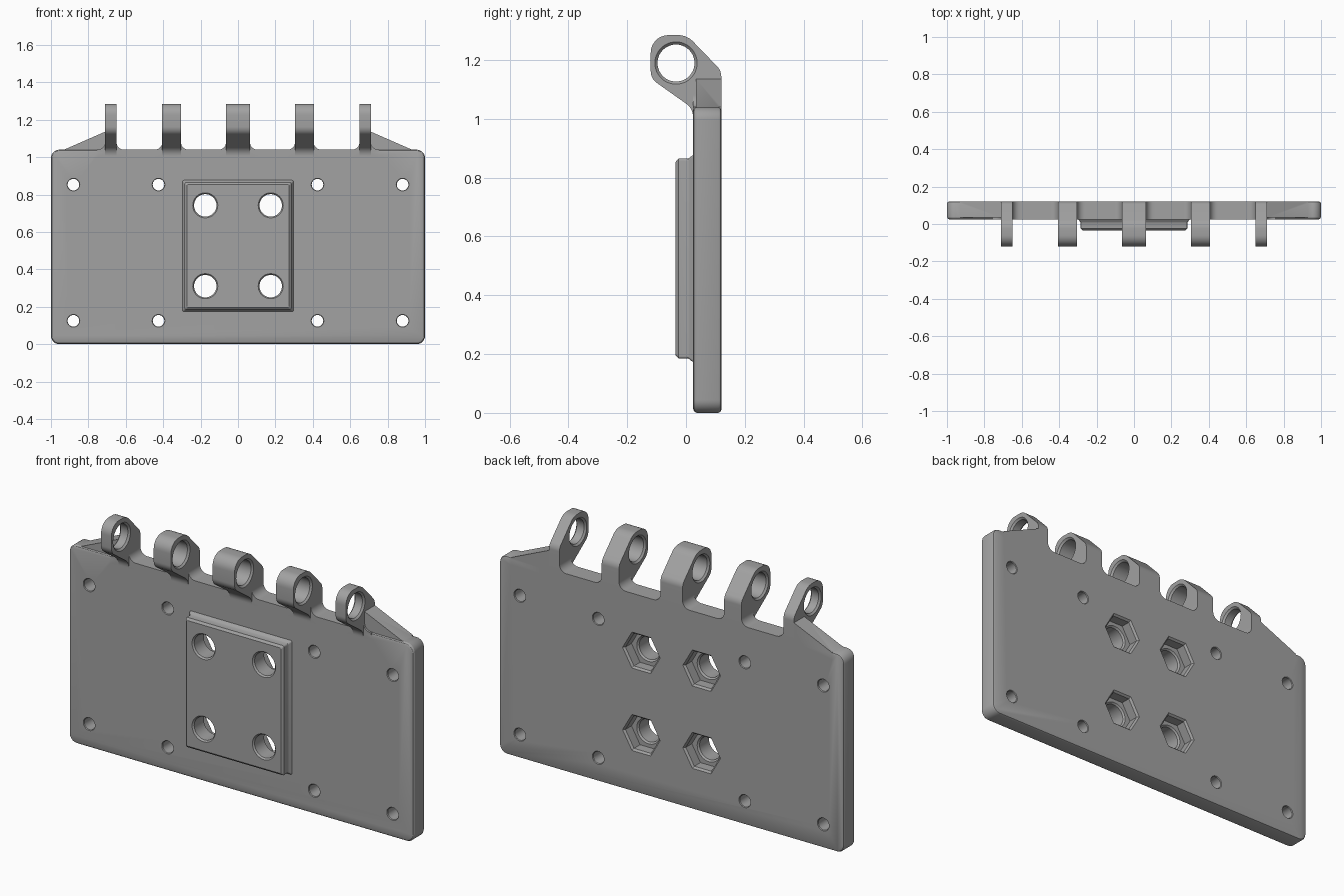
import bpy, bmesh, math
from mathutils import Vector

cube = bpy.data.objects.get("Cube")
if cube:
    bpy.data.objects.remove(cube, do_unlink=True)

GREY = (0.36, 0.36, 0.36, 1)
metal = bpy.data.materials.new("plain grey")
metal.use_nodes = True
metal.diffuse_color = GREY
metal.node_tree.nodes["Principled BSDF"].inputs["Base Color"].default_value = GREY

FRONT, BACK, TOP = 0.024, 0.12, 1.04


def rounded(corners, steps=8):
    """Polygon from (u, v, radius) corners, with arcs where radius > 0."""
    out = []
    for i, (u, v, r) in enumerate(corners):
        p = Vector((u, v))
        if r == 0:
            out.append(p)
            continue
        a = (Vector(corners[i - 1][:2]) - p).normalized()
        b = (Vector(corners[(i + 1) % len(corners)][:2]) - p).normalized()
        half = a.angle(b) / 2
        centre = p + (a + b).normalized() * r / math.sin(half)
        start = p + a * r / math.tan(half) - centre
        end = p + b * r / math.tan(half) - centre
        sweep = math.pi - 2 * half
        for k in range(steps + 1):
            t = k / steps
            out.append(centre + (start * math.sin((1 - t) * sweep)
                                 + end * math.sin(t * sweep)) / math.sin(sweep))
    return out


def rectangle(x, z0, z1, r):
    return rounded([(-x, z0, r), (x, z0, r), (x, z1, r), (-x, z1, r)])


def circle(u, v, r, sides=48):
    return [Vector((u + r * math.cos(k * math.tau / sides),
                    v + r * math.sin(k * math.tau / sides))) for k in range(sides)]


def loft(name, rings, axis="y"):
    """Solid through (position, outline) rings along one axis."""
    bm = bmesh.new()
    loops = []
    for d, outline in rings:
        loops.append([bm.verts.new((p.x, d, p.y) if axis == "y" else (d, p.x, p.y))
                      for p in outline])
    n = len(loops[0])
    for lo, hi in zip(loops, loops[1:]):
        for i in range(n):
            j = (i + 1) % n
            bm.faces.new((lo[i], lo[j], hi[j], hi[i]))
    bm.faces.new(loops[0])
    bm.faces.new(loops[-1])
    bmesh.ops.recalc_face_normals(bm, faces=bm.faces)
    mesh = bpy.data.meshes.new(name)
    bm.to_mesh(mesh)
    bm.free()
    mesh.materials.append(metal)
    ob = bpy.data.objects.new(name, mesh)
    bpy.context.collection.objects.link(ob)
    return ob


def combine(target, tool, operation):
    mod = target.modifiers.new(operation.lower(), "BOOLEAN")
    mod.operation, mod.solver, mod.object = operation, "EXACT", tool
    bpy.context.view_layer.objects.active = target
    bpy.ops.object.modifier_apply(modifier=mod.name)
    bpy.data.objects.remove(tool, do_unlink=True)


# Main plate with softened front and back rims
def plate_ring(y, inset):
    return (y, rectangle(1 - inset, inset, TOP - inset, 0.045 - inset))


plate = loft("hinge_plate", [
    plate_ring(FRONT, 0.014), plate_ring(FRONT + 0.004, 0.005),
    plate_ring(FRONT + 0.012, 0), plate_ring(BACK - 0.01, 0),
    plate_ring(BACK - 0.003, 0.004), plate_ring(BACK, 0.01)])
parts = []

# Square-edged strip that carries the knuckles
strip = rectangle(0.7, 0.97, TOP, 0.001)
parts.append(loft("top_strip", [(FRONT, strip), (BACK, strip)]))

# Raised pad with a chamfered face and a flared foot
pad_rings = [(-0.035, 0.274), (-0.025, 0.285), (0.006, 0.285),
             (0.012, 0.288), (0.018, 0.293), (0.03, 0.3)]
parts.append(loft("raised_pad", [
    (y, rectangle(x, 0.525 - x - 0.055, 0.525 + x + 0.055, 0.008))
    for y, x in pad_rings]))

# Hinge knuckles, each on a filleted root
knuckles = [(-0.68, 0.03), (-0.355, 0.05), (0, 0.064), (0.355, 0.05), (0.68, 0.03)]
profile = rounded([
    (BACK, 1.0, 0), (BACK, 1.164, 0.05), (0.003, 1.285, 0.07),
    (-0.12, 1.285, 0.06), (-0.12, 1.137, 0.05), (FRONT, 1.035, 0.055),
    (FRONT, 1.0, 0)])
R = 0.04
for c, w in knuckles:
    parts.append(loft("knuckle", [(c - w, profile), (c + w, profile)], "x"))
    foot = w + R + 0.005
    root = rounded([
        (c - foot, 1.0, 0), (c - foot, TOP, 0), (c - w, TOP, R), (c - w, TOP + 0.05, 0),
        (c + w, TOP + 0.05, 0), (c + w, TOP, R), (c + foot, TOP, 0), (c + foot, 1.0, 0)])
    parts.append(loft("knuckle_root", [(FRONT, root), (BACK, root)]))

# Sloping gussets beside the outer knuckles
for s in (-1, 1):
    wedge = rounded([(s * 0.69, 1.0, 0), (s * 0.69, 1.145, 0),
                     (s * 0.93, TOP, 0), (s * 0.93, 1.0, 0)])
    parts.append(loft("gusset", [(FRONT + 0.01, wedge), (BACK, wedge)]))

for part in parts:
    combine(plate, part, "UNION")

# Pin bore, opened out at both faces of every knuckle
bore = []
for c, w in knuckles:
    for d, r in ((-w - 0.01, 0.072), (-w, 0.072), (-w + 0.009, 0.063),
                 (w - 0.009, 0.063), (w, 0.072), (w + 0.01, 0.072)):
        bore.append((c + d, circle(-0.034, 1.19, r)))
combine(plate, loft("pin_bore", bore, "x"), "DIFFERENCE")

# Small screw holes
for x in (-0.88, -0.425, 0.425, 0.88):
    for z in (0.125, 0.853):
        hole = [(y, circle(x, z, r, 32)) for y, r in
                ((0.0, 0.034), (FRONT, 0.034), (FRONT + 0.004, 0.031),
                 (BACK - 0.004, 0.031), (BACK, 0.034), (0.2, 0.034))]
        combine(plate, loft("screw_hole", hole), "DIFFERENCE")

# Bolt holes with hexagonal nut pockets behind
for x in (-0.175, 0.175):
    for z in (0.31, 0.742):
        hole = [(y, circle(x, z, r)) for y, r in
                ((-0.1, 0.067), (-0.035, 0.067), (-0.027, 0.06),
                 (0.052, 0.06), (0.06, 0.068), (0.08, 0.068))]
        pocket = [(y, circle(x, z, r, 6)) for y, r in
                  ((0.06, 0.099), (0.11, 0.099), (BACK, 0.109), (0.2, 0.109))]
        combine(plate, loft("bolt_hole", hole), "DIFFERENCE")
        combine(plate, loft("nut_pocket", pocket), "DIFFERENCE")

# Shading
bpy.ops.object.select_all(action="DESELECT")
plate.select_set(True)
bpy.context.view_layer.objects.active = plate
bpy.ops.object.shade_smooth_by_angle(angle=math.radians(30))
